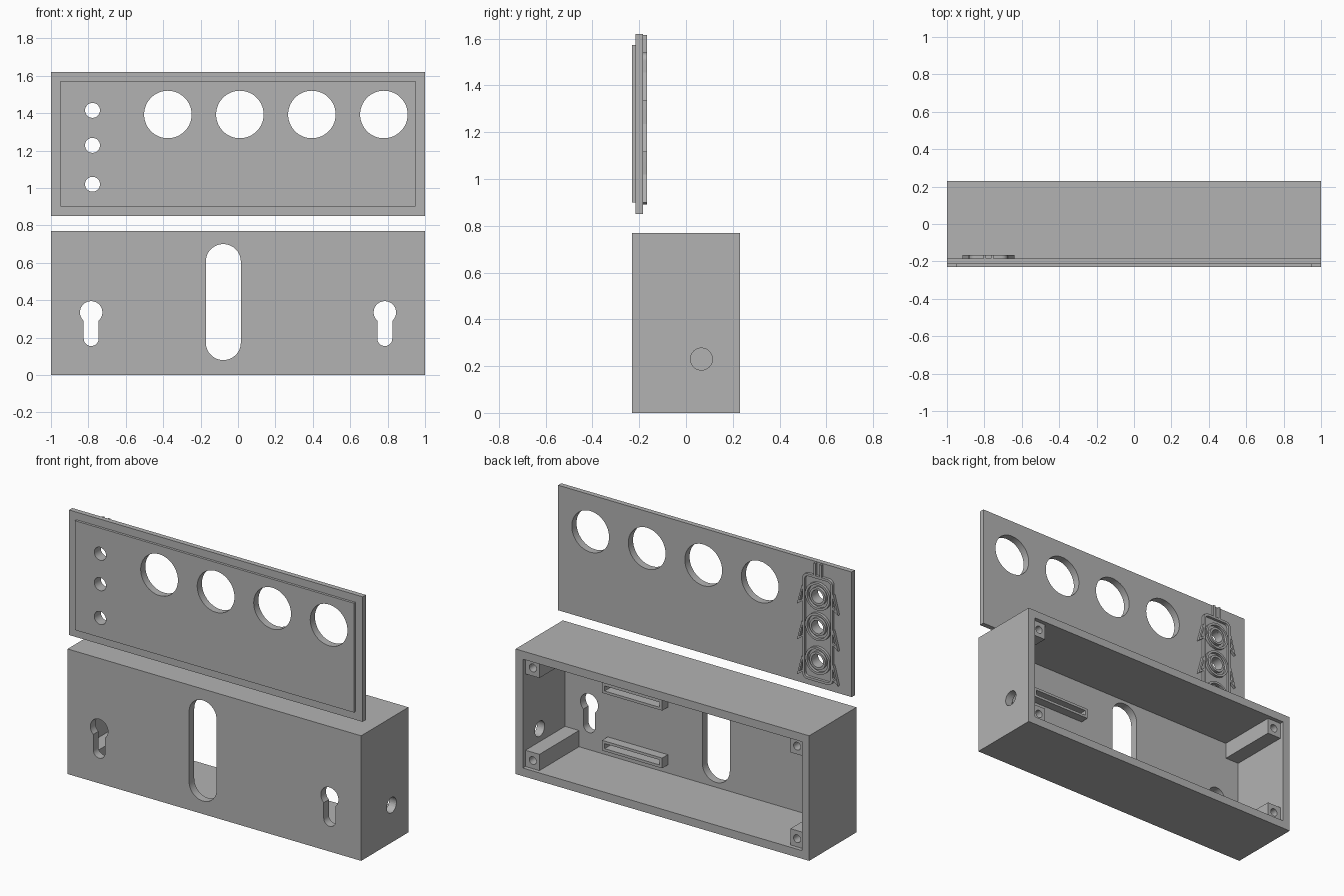
import bpy
import bmesh
from math import sin, cos, pi, asin
from mathutils import Matrix

if "Cube" in bpy.data.objects:
    bpy.data.objects.remove(bpy.data.objects["Cube"])

grey = bpy.data.materials.new("plain_grey")
grey.use_nodes = True
grey.diffuse_color = (0.45, 0.45, 0.45, 1)
grey.node_tree.nodes["Principled BSDF"].inputs["Base Color"].default_value = grey.diffuse_color


# Outline helpers: points in x and z
def arc(cx, cz, r, start, end, n):
    return [(cx + r * cos(start + (end - start) * i / n),
             cz + r * sin(start + (end - start) * i / n)) for i in range(n + 1)]


def circle(cx, cz, r, n=48):
    return arc(cx, cz, r, 0, 2 * pi, n)[:-1]


def rect(x0, x1, z0, z1):
    return [(x0, z0), (x1, z0), (x1, z1), (x0, z1)]


def round_rect(x0, x1, z0, z1, r, n=6):
    centres = [(x1 - r, z1 - r), (x0 + r, z1 - r), (x0 + r, z0 + r), (x1 - r, z0 + r)]
    pts = []
    for i, (cx, cz) in enumerate(centres):
        pts += arc(cx, cz, r, i * pi / 2, (i + 1) * pi / 2, n)
    return pts


def keyhole(cx):
    a = asin(0.04 / 0.06)
    head = arc(cx, 0.335, 0.06, a - pi / 2, 1.5 * pi - a, 32)
    return head + arc(cx, 0.195, 0.04, pi, 2 * pi, 16)


def finish(obj):
    obj.data.materials.clear()
    obj.data.materials.append(grey)
    bpy.ops.object.select_all(action='DESELECT')
    obj.select_set(True)
    bpy.context.view_layer.objects.active = obj
    bpy.ops.object.shade_smooth_by_angle()
    return obj


def baked_mesh(obj):
    graph = bpy.context.evaluated_depsgraph_get()
    return bpy.data.meshes.new_from_object(obj.evaluated_get(graph))


def prism(name, loops, y0, y1):
    """Filled outlines (inner loops are holes) extruded from y0 to y1."""
    curve = bpy.data.curves.new(name, 'CURVE')
    curve.dimensions = '2D'
    curve.fill_mode = 'BOTH'
    curve.extrude = (y1 - y0) / 2
    for loop in loops:
        spline = curve.splines.new('POLY')
        spline.points.add(len(loop) - 1)
        for p, (x, z) in zip(spline.points, loop):
            p.co = (x, z, 0, 1)
        spline.use_cyclic_u = True
    temp = bpy.data.objects.new("profile", curve)
    bpy.context.collection.objects.link(temp)
    mesh = baked_mesh(temp)
    bpy.data.objects.remove(temp)
    mesh.transform(Matrix.Translation((0, (y0 + y1) / 2, 0)) @ Matrix.Rotation(pi / 2, 4, 'X'))
    bm = bmesh.new()
    bm.from_mesh(mesh)
    bmesh.ops.remove_doubles(bm, verts=bm.verts, dist=1e-5)
    bmesh.ops.recalc_face_normals(bm, faces=bm.faces)
    bm.to_mesh(mesh)
    bm.free()
    obj = bpy.data.objects.new(name, mesh)
    bpy.context.collection.objects.link(obj)
    return finish(obj)


def cut(obj, cutter):
    cutter.hide_render = True
    mod = obj.modifiers.new("cut", 'BOOLEAN')
    mod.operation = 'DIFFERENCE'
    mod.solver = 'EXACT'
    mod.object = cutter
    mesh = baked_mesh(obj)
    obj.modifiers.clear()
    obj.data = mesh
    bpy.data.objects.remove(cutter)


# Box shell, open at the back
FRONT, BACK, INNER = -0.23, 0.23, -0.18
box = prism("box_shell", [rect(-1, 1, 0, 0.77)], FRONT, BACK)
cut(box, prism("cavity", [rect(-0.95, 0.95, 0.05, 0.72)], INNER, 0.4))
for outline in (keyhole(-0.785), keyhole(0.785),
                round_rect(-0.172, 0.015, 0.08, 0.70, 0.0934, 16)):
    cut(box, prism("wall_opening", [outline], -0.4, -0.1))

# Cable hole through the side wall
bpy.ops.mesh.primitive_cylinder_add(vertices=40, radius=0.047, depth=0.3,
                                    location=(1, 0.066, 0.23), rotation=(0, pi / 2, 0))
cut(box, bpy.context.object)
finish(box)

# Corner screw posts
for side, sx in (("left", 1), ("right", -1)):
    for level, z0, z1, hole_z in (("lower", 0.045, 0.15, 0.1), ("upper", 0.62, 0.725, 0.67)):
        x0, x1 = sorted((sx * 0.855, sx * 0.955))
        prism(f"{level}_{side}_post",
              [rect(x0, x1, z0, z1), circle(sx * 0.9, hole_z, 0.024, 24)], INNER - 0.005, 0.205)

# Slotted rails inside the front wall
for level, z in (("lower", 0.10), ("upper", 0.455)):
    prism(f"{level}_rail", [rect(0.25, 0.66, z, z + 0.063),
                            rect(0.268, 0.642, z + 0.016, z + 0.047)], INNER - 0.005, -0.125)

# Cover plate with its raised panel
LED_X, LED_Z = -0.778, (1.415, 1.228, 1.02)
holes = [circle(x, 1.393, 0.127, 64) for x in (-0.375, 0.01, 0.395, 0.78)]
holes += [circle(LED_X, z, 0.04, 32) for z in LED_Z]
prism("cover_plate", [rect(-1, 1, 0.85, 1.62)] + holes, -0.215, -0.184)
prism("cover_panel", [rect(-0.95, 0.95, 0.9, 1.573)] + holes, FRONT, -0.215)

# Light holder on the back of the cover
H0, H1 = -0.186, -0.167
prism("holder_frame", [round_rect(LED_X - 0.103, LED_X + 0.103, 0.89, 1.54, 0.035),
                       round_rect(LED_X - 0.088, LED_X + 0.088, 0.905, 1.525, 0.022)], H0, H1)
for i, z in enumerate(LED_Z):
    for part, r in (("outer", 0.084), ("inner", 0.054)):
        prism(f"holder_{part}_ring_{i + 1}",
              [circle(LED_X, z, r), circle(LED_X, z, r - 0.014)], H0, H1)

# Barbed clips on both sides, and two wire guides on top
for side, s in (("left", 1), ("right", -1)):
    for i, z in enumerate((1.335, 1.115, 0.9)):
        barb = [(0.098, 0.12), (0.108, 0.12), (0.14, 0), (0.098, 0.03), (0.098, 0.045), (0.122, 0.025)]
        prism(f"{side}_clip_{i + 1}", [[(LED_X + s * x, z + dz) for x, dz in barb]], H0, H1)
    x = LED_X + s * 0.02
    prism(f"{side}_wire_guide", [rect(x - 0.007, x + 0.007, 1.53, 1.615)], H0, H1)
